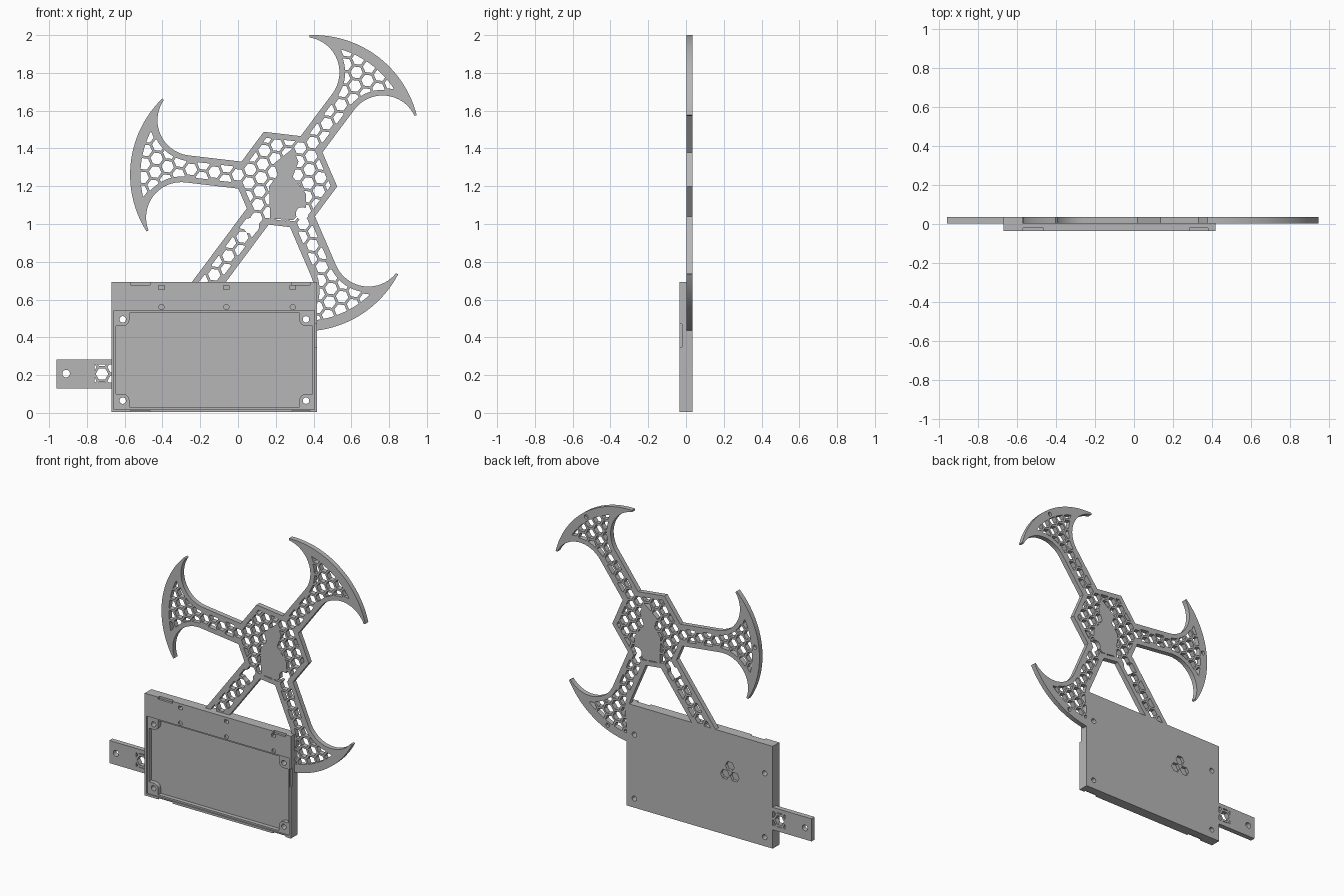
import bpy, bmesh
from math import sin, cos, radians, sqrt

if "Cube" in bpy.data.objects:
    bpy.data.objects.remove(bpy.data.objects["Cube"], do_unlink=True)

grey = bpy.data.materials.new("plain grey")
grey.use_nodes = True
grey.diffuse_color = (0.47, 0.47, 0.47, 1)
grey.node_tree.nodes["Principled BSDF"].inputs["Base Color"].default_value = (0.47, 0.47, 0.47, 1)

HUB = (0.247, 1.231)      # star centre in x, z
TILT = 53.3               # direction of the first arm
BACK, FRONT = 0.035, -0.035


def prism(name, outlines, y0, y1):
    """Extrude one or more x,z outlines from y0 to y1."""
    bm = bmesh.new()
    for pts in outlines:
        face = bm.faces.new([bm.verts.new((x, y0, z)) for x, z in pts])
        out = bmesh.ops.extrude_face_region(bm, geom=[face])["geom"]
        for v in out:
            if isinstance(v, bmesh.types.BMVert):
                v.co.y = y1
    bmesh.ops.recalc_face_normals(bm, faces=bm.faces)
    mesh = bpy.data.meshes.new(name)
    bm.to_mesh(mesh)
    bm.free()
    mesh.materials.append(grey)
    ob = bpy.data.objects.new(name, mesh)
    bpy.context.collection.objects.link(ob)
    return ob


def boolean(ob, tool, operation="DIFFERENCE"):
    """Apply a boolean and discard the helper."""
    mod = ob.modifiers.new("cut", "BOOLEAN")
    mod.operation, mod.solver, mod.object = operation, "EXACT", tool
    bpy.context.view_layer.objects.active = ob
    bpy.ops.object.modifier_apply(modifier=mod.name)
    bpy.data.objects.remove(tool, do_unlink=True)


def arc(cx, cz, r, a0, a1, n):
    steps = [radians(a0 + (a1 - a0) * i / n) for i in range(n + 1)]
    return [(cx + r * cos(a), cz + r * sin(a)) for a in steps]


def circle(c, r, n=24):
    return arc(c[0], c[1], r, 0, 360 - 360 / n, n - 1)


def rect(x0, x1, z0, z1):
    return [(x0, z0), (x1, z0), (x1, z1), (x0, z1)]


def place(pts, centre, angle):
    c, s = cos(radians(angle)), sin(radians(angle))
    return [(centre[0] + u * c - v * s, centre[1] + u * s + v * c) for u, v in pts]


def star(hub_r, notch_r, notch_end, outer_r, outer_start):
    """Hexagon hub with three bladed arms and one plain arm."""
    width = 0.259 - notch_r
    base = [(hub_r - width / sqrt(3), width)]
    blade = (base + arc(0.52, 0.259, notch_r, -90, notch_end, 20)
             + arc(0.257, 0, outer_r, outer_start, 1, 16))
    plain = base + [(0.75, width)]
    pts = []
    for k, half in enumerate([blade, None, blade, plain, blade, None]):
        if half:
            local = [(u, -v) for u, v in half] + half[::-1]
        else:
            local = [(hub_r, 0)]
        pts += place(local, HUB, TILT + 60 * k)
    return pts


def honeycomb(centre, angle, n, pitch=0.072):
    """Hexagon outlines on a staggered lattice."""
    cell = circle((0, 0), (pitch - 0.014) / sqrt(3), 6)
    cells = []
    for i in range(-n, n + 1):
        for j in range(-n, n + 1):
            u, v = i * pitch * sqrt(3) / 2, (j + 0.5 * (i % 2)) * pitch
            if u * u + v * v < 0.7:
                cells.append(place([(u + a, v + b) for a, b in cell], centre, angle))
    return cells


# Star plate with honeycomb windows
plate = prism("star_plate", [star(0.28, 0.187, 28, 0.563, 39)], 0.002, BACK)
holes = prism("honeycomb_cutter", honeycomb(HUB, TILT, 13), -0.01, 0.045)
boolean(holes, prism("window", [star(0.245, 0.217, -18.4, 0.508, 22)], -0.02, 0.055), "INTERSECT")
# Solid patch left in the middle of the hub
patch = [(0.17, 1.03), (0.29, 1.02), (0.36, 1.09), (0.36, 1.16), (0.29, 1.25), (0.32, 1.33),
         (0.29, 1.4), (0.19, 1.32), (0.21, 1.26), (0.165, 1.2)]
boolean(holes, prism("patch", [patch], -0.03, 0.06))
boolean(plate, holes)
# Cable holes through the plate and screw pockets behind the blades
boolean(plate, prism("cable_holes", [circle((0.07, 0.99), 0.042), circle((0.34, 1.055), 0.034)], -0.05, 0.07))
pockets = [circle(place([(0.79, 0)], HUB, TILT + a)[0], 0.014, 16) for a in (0, 120, 240)]
boolean(plate, prism("blade_pockets", pockets, 0.015, 0.06))

# Side tab with a screw hole and a honeycomb window
tab = prism("side_tab", [rect(-0.96, -0.6, 0.13, 0.282)], 0.002, BACK)
holes = prism("tab_cutter", honeycomb((-0.72, 0.206), 0, 2), -0.01, 0.045)
boolean(holes, prism("tab_window", [rect(-0.76, -0.66, 0.16, 0.255)], -0.02, 0.055), "INTERSECT")
boolean(tab, holes)
boolean(tab, prism("tab_hole", [circle((-0.91, 0.208), 0.02)], -0.05, 0.07))

# Keep plate and tab out of the case
CASE = rect(-0.67, 0.418, 0.004, 0.692)
for part in (plate, tab):
    boolean(part, prism("case_space", [CASE], -0.08, 0.08))

# Case body with a stepped recess and rounded corner posts
case = prism("case", [CASE], FRONT, BACK)
boolean(case, prism("step", [rect(-0.656, 0.406, 0.019, 0.541)], -0.06, -0.027))
posts = [(0.36, 0.495), (-0.61, 0.495), (-0.61, 0.065), (0.36, 0.065)]
corner = [(0.035, -0.035)] + arc(0, 0, 0.035, -90, -180, 8) + [(-0.035, 0.035)]
floor = []
for k, post in enumerate(posts):
    floor += place(corner, post, 90 * k)
boolean(case, prism("recess", [floor], -0.07, 0.0))
boolean(case, prism("screw_holes", [circle(p, 0.017) for p in posts], -0.08, 0.08))

# Small sockets along the upper band
band = (-0.405, -0.062, 0.29)
boolean(case, prism("square_sockets", [rect(x - 0.015, x + 0.015, 0.653, 0.674) for x in band], -0.06, 0.0))
boolean(case, prism("round_sockets", [circle((x, 0.56), 0.014, 16) for x in band], -0.06, -0.025))

# Latch notches in the edges
notches = [rect(-0.57, -0.465, 0.678, 0.71), rect(0.285, 0.38, 0.678, 0.71),
           rect(-0.57, -0.465, -0.02, 0.013), rect(0.285, 0.38, -0.02, 0.013),
           rect(0.408, 0.45, 0.35, 0.47)]
boolean(case, prism("latch_notches", notches, -0.06, -0.02))

# Three hexagon pockets in the back
trio = [circle(place([(0.042, 0)], (-0.35, 0.43), a)[0], 0.033, 6) for a in (90, 210, 330)]
boolean(case, prism("back_pockets", trio, 0.015, 0.06))

# Smooth the curved walls, keep the edges crisp
bpy.ops.object.select_all(action="DESELECT")
for ob in (plate, tab, case):
    ob.select_set(True)
bpy.context.view_layer.objects.active = case
bpy.ops.object.shade_smooth_by_angle(angle=radians(25))
